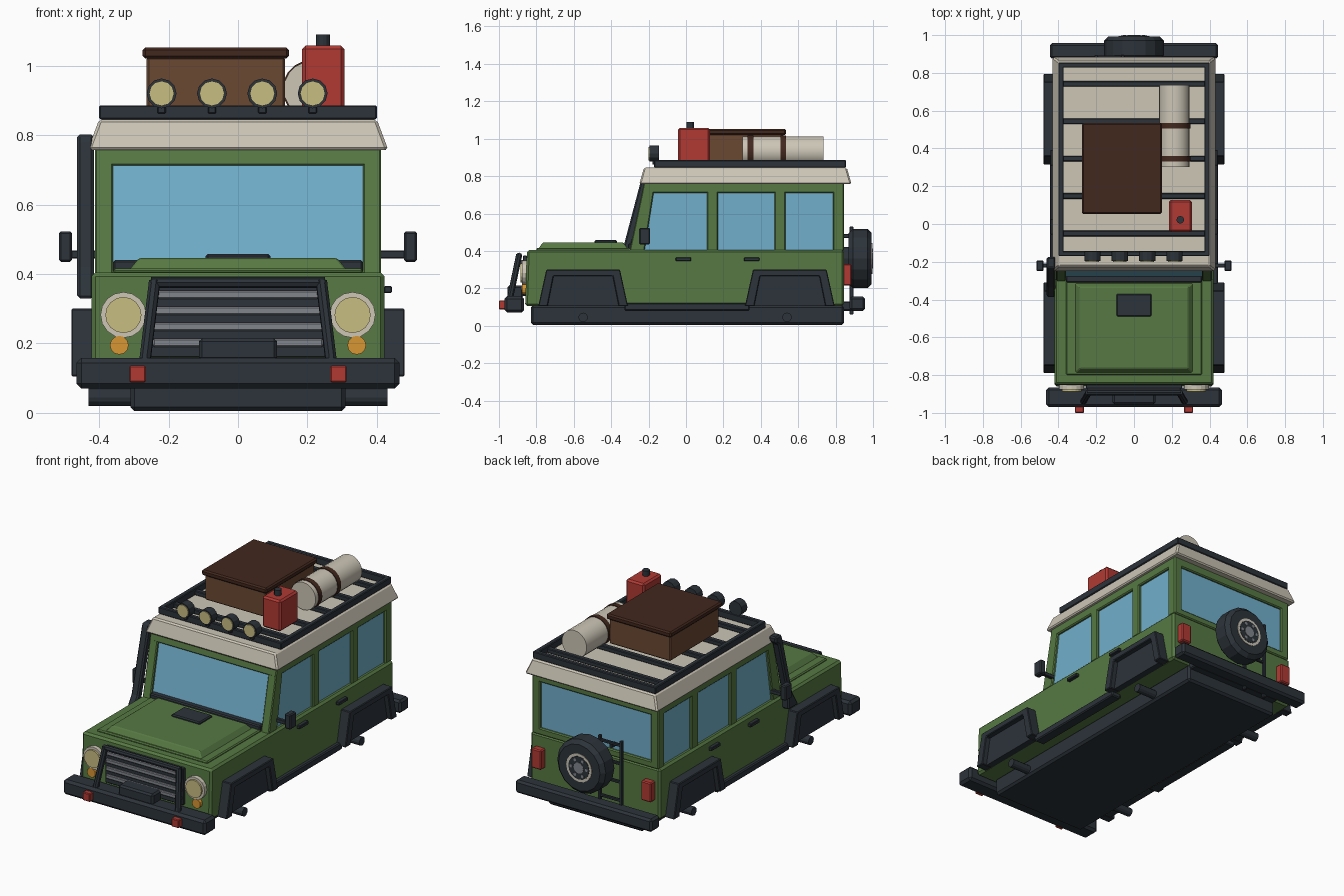
import bpy, bmesh, math
from mathutils import Vector

if "Cube" in bpy.data.objects:
    bpy.data.objects.remove(bpy.data.objects["Cube"], do_unlink=True)


def material(name, *rgb):
    m = bpy.data.materials.new(name)
    m.use_nodes = True
    m.diffuse_color = (*rgb, 1)
    m.node_tree.nodes["Principled BSDF"].inputs["Base Color"].default_value = (*rgb, 1)
    return m


green = material("body green", 0.093, 0.19, 0.055)
black = material("dark trim", 0.025, 0.033, 0.042)
cream = material("cream", 0.61, 0.565, 0.47)
glass = material("window blue", 0.165, 0.43, 0.6)
red = material("red", 0.44, 0.042, 0.034)
brown = material("crate brown", 0.147, 0.065, 0.032)
umber = material("dark brown", 0.055, 0.021, 0.013)
lamp = material("lamp yellow", 0.58, 0.51, 0.22)
orange = material("indicator orange", 0.68, 0.305, 0.032)
grey = material("metal grey", 0.22, 0.235, 0.26)


def finish(name, bm, mat, bevel=0.0, smooth=False):
    bmesh.ops.recalc_face_normals(bm, faces=bm.faces)
    me = bpy.data.meshes.new(name)
    bm.to_mesh(me)
    bm.free()
    me.materials.append(mat)
    ob = bpy.data.objects.new(name, me)
    bpy.context.collection.objects.link(ob)
    if bevel:
        mod = ob.modifiers.new("bevel", "BEVEL")
        mod.width, mod.segments = bevel, 1
    if smooth:
        bpy.ops.object.select_all(action="DESELECT")
        ob.select_set(True)
        bpy.context.view_layer.objects.active = ob
        bpy.ops.object.shade_smooth_by_angle(angle=math.radians(35))
    return ob


def box(name, mat, xs, ys, zs, bevel=0.006, taper=(0, 0)):
    """Box from ranges; taper pulls the top edges inward in x and y."""
    bm = bmesh.new()
    bmesh.ops.create_cube(bm, size=1)
    for v in bm.verts:
        top = v.co.z > 0
        sx, sy = v.co.x > 0, v.co.y > 0
        v.co = (xs[sx] + top * taper[0] * (1 - 2 * sx),
                ys[sy] + top * taper[1] * (1 - 2 * sy), zs[top])
    return finish(name, bm, mat, bevel)


def prism(name, mat, profile, x0, x1, bevel=0.005):
    """Side profile of (y, z) points extruded along x."""
    bm = bmesh.new()
    face = bm.faces.new([bm.verts.new((x0, y, z)) for y, z in profile])
    new = bmesh.ops.extrude_face_region(bm, geom=[face])["geom"]
    bmesh.ops.translate(bm, vec=(x1 - x0, 0, 0),
                        verts=[g for g in new if isinstance(g, bmesh.types.BMVert)])
    return finish(name, bm, mat, bevel)


def rod(name, mat, a, b, r, sides=12, bevel=0.0, smooth=False):
    """Round or polygonal bar between two points."""
    a, b = Vector(a), Vector(b)
    bm = bmesh.new()
    bmesh.ops.create_cone(bm, cap_ends=True, segments=sides, radius1=r, radius2=r,
                          depth=(b - a).length)
    bmesh.ops.transform(bm, verts=bm.verts, matrix=(b - a).to_track_quat("Z", "Y").to_matrix().to_4x4())
    bmesh.ops.translate(bm, verts=bm.verts, vec=(a + b) / 2)
    return finish(name, bm, mat, bevel, smooth)


def span(s, a, b):
    return sorted((s * a, s * b))


SIDES = (("left", 1), ("right", -1))

# Chassis, axles and lower body
box("chassis", black, (-0.31, 0.31), (-0.83, 0.845), (0.005, 0.11), 0.012)
for label, y in (("front", -0.55), ("rear", 0.54)):
    rod(label + "_axle", black, (-0.43, y, 0.045), (0.43, y, 0.045), 0.025)
prism("lower_body", green, [(-0.86, 0.105), (-0.85, 0.405), (0.845, 0.405), (0.845, 0.105)],
      -0.422, 0.422, 0.012)

# Bonnet
box("bonnet_panel", green, (-0.36, 0.36), (-0.8, -0.29), (0.4, 0.416))
box("bonnet_bulge", green, (-0.315, 0.315), (-0.79, -0.31), (0.41, 0.446), 0.005, (0.03, 0.025))
box("bonnet_vent", black, (-0.093, 0.093), (-0.49, -0.37), (0.44, 0.458))
box("cowl", black, (-0.36, 0.36), (-0.31, -0.25), (0.405, 0.44))

# Cabin glass with framing around it
prism("cabin_glass", glass, [(-0.285, 0.4), (-0.212, 0.75), (0.832, 0.75), (0.832, 0.4)],
      -0.397, 0.397, 0)
prism("windscreen_header", green, [(-0.236, 0.712), (-0.225, 0.765), (-0.17, 0.765), (-0.17, 0.712)],
      -0.412, 0.412)
box("rear_header", green, (-0.412, 0.412), (0.79, 0.845), (0.71, 0.765))
box("rear_window_rail", green, (-0.412, 0.412), (0.79, 0.845), (0.4, 0.44))
for label, s in SIDES:
    x0, x1 = span(s, 0.36, 0.412)
    prism(label + "_front_pillar", green,
          [(-0.302, 0.4), (-0.225, 0.76), (-0.165, 0.76), (-0.222, 0.4)], x0, x1)
    for i, (y0, y1) in enumerate(((0.112, 0.172), (0.473, 0.533), (0.785, 0.845))):
        box(f"{label}_pillar_{i + 1}", green, (x0, x1), (y0, y1), (0.4, 0.765))
    box(label + "_window_header", green, (x0, x1), (-0.19, 0.845), (0.71, 0.765))

# Roof
box("roof", cream, (-0.433, 0.433), (-0.25, 0.885), (0.757, 0.845), 0.008, (0.033, 0.025))

# Sides: wheel arches, sills, handles, mirrors
for label, s in SIDES:
    for part, c in (("front", -0.55), ("rear", 0.555)):
        outer = [(c - 0.24, 0.105), (c - 0.197, 0.3), (c + 0.197, 0.3), (c + 0.24, 0.105)]
        inner = [(c + 0.19, 0.105), (c + 0.158, 0.265), (c - 0.158, 0.265), (c - 0.19, 0.105)]
        prism(f"{label}_{part}_arch", black, outer + inner, *span(s, 0.41, 0.48), 0.004)
        prism(f"{label}_{part}_arch_panel", black, inner, *span(s, 0.41, 0.45), 0)
    box(label + "_sill", black, span(s, 0.38, 0.445), (-0.33, 0.34), (0.08, 0.122))
    for i, y in enumerate((-0.055, 0.31)):
        box(f"{label}_door_handle_{i + 1}", black, span(s, 0.42, 0.443), (y, y + 0.082), (0.345, 0.365), 0.003)
    box(label + "_mirror_arm", black, span(s, 0.4, 0.49), (-0.23, -0.21), (0.445, 0.468), 0.003)
    box(label + "_mirror", black, span(s, 0.478, 0.516), (-0.25, -0.192), (0.435, 0.523))

# Air intake along the right windscreen pillar
prism("air_intake", black, [(-0.39, 0.33), (-0.335, 0.42), (-0.24, 0.78), (-0.23, 0.802), (-0.175, 0.802),
                            (-0.175, 0.77), (-0.205, 0.75), (-0.295, 0.41), (-0.295, 0.33)],
      -0.463, -0.415, 0.008)

# Front end: bumper, winch, grille, guard and lamps
box("front_bumper", black, (-0.465, 0.465), (-0.97, -0.865), (0.07, 0.158), 0.014)
box("winch", black, (-0.113, 0.113), (-0.955, -0.87), (0.15, 0.215), 0.01)
box("grille_panel", black, (-0.255, 0.255), (-0.872, -0.85), (0.16, 0.375), 0.003)
for i in range(4):
    z = 0.19 + i * 0.046
    box(f"grille_slat_{i + 1}", grey, (-0.245, 0.245), (-0.884, -0.865), (z, z + 0.024), 0.004)
rod("guard_top_bar", black, (-0.25, -0.892, 0.375), (0.25, -0.892, 0.375), 0.016, 8)
for label, s in SIDES:
    rod(label + "_guard_bar", black, (s * 0.268, -0.94, 0.15), (s * 0.24, -0.892, 0.38), 0.017, 8)
    rod(label + "_headlamp_ring", cream, (s * 0.33, -0.85, 0.282), (s * 0.33, -0.876, 0.282), 0.066, 16)
    rod(label + "_headlamp", lamp, (s * 0.33, -0.86, 0.282), (s * 0.33, -0.886, 0.282), 0.052, 16)
    rod(label + "_indicator", orange, (s * 0.342, -0.85, 0.195), (s * 0.342, -0.878, 0.195), 0.027)
    box(label + "_bumper_lamp", red, span(s, 0.265, 0.313), (-1.0, -0.96), (0.088, 0.136), 0.004)
    box(label + "_tail_lamp", red, span(s, 0.325, 0.39), (0.84, 0.885), (0.215, 0.33))

# Rear end: bumper, spare wheel, ladder
box("rear_bumper", black, (-0.445, 0.445), (0.875, 0.958), (0.08, 0.156), 0.012)
box("rear_bumper_mount", black, (-0.3, 0.3), (0.83, 0.89), (0.08, 0.13))
AXIS_Z = 0.36
rod("spare_tyre", black, (0, 0.87, AXIS_Z), (0, 0.993, AXIS_Z), 0.158, 16, 0.022)
rod("spare_mount", black, (0, 0.83, AXIS_Z), (0, 0.88, AXIS_Z), 0.06)
rod("spare_rim", cream, (0, 0.95, AXIS_Z), (0, 0.996, AXIS_Z), 0.083, 16)
rod("spare_dish", black, (0, 0.95, AXIS_Z), (0, 0.998, AXIS_Z), 0.068, 16)
rod("spare_hub", grey, (0, 0.95, AXIS_Z), (0, 1.0, AXIS_Z), 0.032)
for i in range(6):
    a = i * math.tau / 6
    x, z = 0.05 * math.cos(a), AXIS_Z + 0.05 * math.sin(a)
    rod(f"spare_bolt_{i + 1}", grey, (x, 0.95, z), (x, 1.0, z), 0.01, 6)
for label, x in (("inner", -0.06), ("outer", -0.2)):
    box(f"ladder_{label}_rail", black, (x - 0.009, x + 0.009), (0.875, 0.895), (0.06, 0.53), 0.003)
for i in range(4):
    z = 0.17 + i * 0.108
    box(f"ladder_rung_{i + 1}", black, (-0.2, -0.06), (0.877, 0.893), (z, z + 0.016), 0.003)
box("ladder_mount", black, (-0.14, -0.12), (0.84, 0.885), (0.47, 0.49), 0.003)

# Roof rack with spot lamps
for label, s in SIDES:
    box(label + "_rack_rail", black, span(s, 0.372, 0.4), (-0.17, 0.855), (0.845, 0.886), 0.004)
for label, y in (("front", -0.17), ("rear", 0.828)):
    box(label + "_rack_rail", black, (-0.4, 0.4), (y, y + 0.027), (0.845, 0.886), 0.004)
for i in range(5):
    y = -0.05 + i * 0.198
    box(f"rack_crossbar_{i + 1}", black, (-0.385, 0.385), (y - 0.015, y + 0.015), (0.845, 0.872), 0.004)
for i in range(4):
    x = -0.22 + i * 0.145
    rod(f"spot_lamp_{i + 1}_housing", black, (x, -0.145, 0.92), (x, -0.196, 0.92), 0.043)
    rod(f"spot_lamp_{i + 1}_lens", lamp, (x, -0.16, 0.92), (x, -0.201, 0.92), 0.036)
    box(f"spot_lamp_{i + 1}_foot", black, (x - 0.012, x + 0.012), (-0.18, -0.155), (0.862, 0.89), 0.003)

# Luggage: crate, fuel can, bedroll
box("crate", brown, (-0.263, 0.135), (0.065, 0.522), (0.875, 1.025))
box("crate_lid", umber, (-0.275, 0.147), (0.052, 0.535), (1.02, 1.053), 0.008)
box("fuel_can", red, (0.185, 0.306), (-0.043, 0.127), (0.875, 1.058), 0.01)
rod("fuel_cap", black, (0.245, 0.022, 1.05), (0.245, 0.022, 1.09), 0.02)
rod("bedroll", cream, (0.213, 0.303, 0.932), (0.213, 0.735, 0.932), 0.081, 20, 0, True)
for i, y in enumerate((0.345, 0.52)):
    rod(f"bedroll_strap_{i + 1}", umber, (0.213, y - 0.015, 0.932), (0.213, y + 0.015, 0.932),
        0.085, 20, 0, True)
